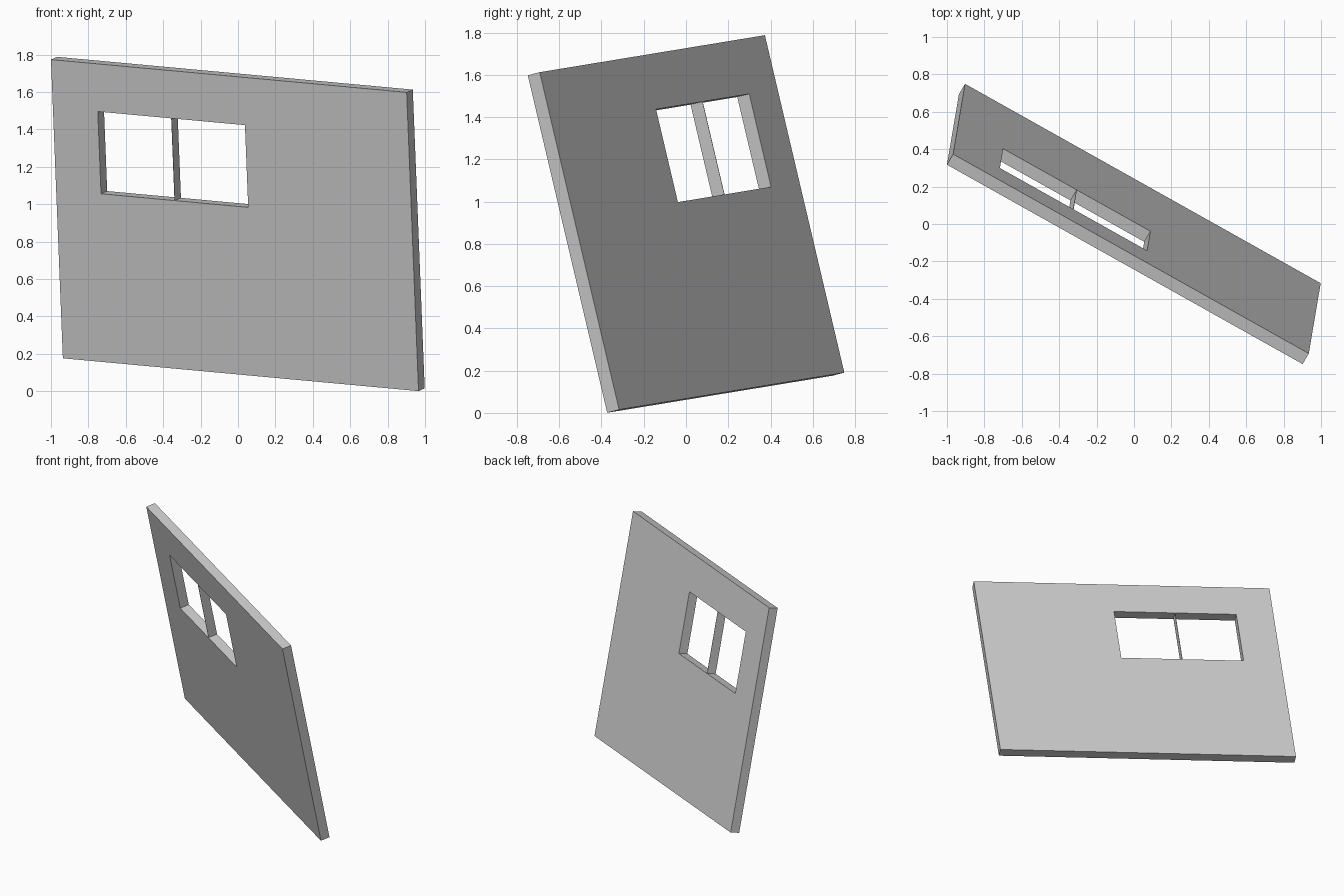
import bpy
from mathutils import Vector, Matrix

if "Cube" in bpy.data.objects:
    bpy.data.objects.remove(bpy.data.objects["Cube"])

# Tilted wall frame: u runs along the width, v up the height, n from front to back
u = Vector((1.9, -1.065, -0.175)).normalized()
v = Vector((-0.065, -0.375, 1.597))
v = (v - u * v.dot(u)).normalized()
n = v.cross(u)
origin = Vector((-1.0, 0.317, 1.773))  # front top left corner
FRAME = Matrix.Translation(origin) @ Matrix((u, n, v)).transposed().to_4x4()

WIDTH, HEIGHT, DEPTH = 2.187, 1.642, 0.067
WIN_L, WIN_R, WIN_T, WIN_B = 0.276, 1.181, -0.263, -0.715


def place(obj, name, lo, hi):
    """Fit a unit primitive to a span in the wall frame."""
    lo, hi = Vector(lo), Vector(hi)
    obj.name = name
    size = hi - lo
    fit = Matrix.Translation((lo + hi) / 2) @ Matrix.Diagonal((*size, 1))
    obj.data.transform(FRAME @ fit)
    return obj


def box(name, lo, hi):
    bpy.ops.mesh.primitive_cube_add(size=1)
    return place(bpy.context.object, name, lo, hi)


# Wall panel with the window opening cut through
wall = box("wall_panel", (0, 0, -HEIGHT), (WIDTH, DEPTH, 0))
cutter = box("window_cutter", (WIN_L, -0.1, WIN_B), (WIN_R, DEPTH + 0.1, WIN_T))
cutter.hide_render = True
cutter.hide_viewport = True
mod = wall.modifiers.new("window", 'BOOLEAN')
mod.operation = 'DIFFERENCE'
mod.solver = 'EXACT'
mod.object = cutter

# Paper-thin divider in the middle of the window
mid = (WIN_L + WIN_R) / 2
box("window_divider", (mid - 0.001, 0, WIN_B), (mid + 0.001, DEPTH, WIN_T))
